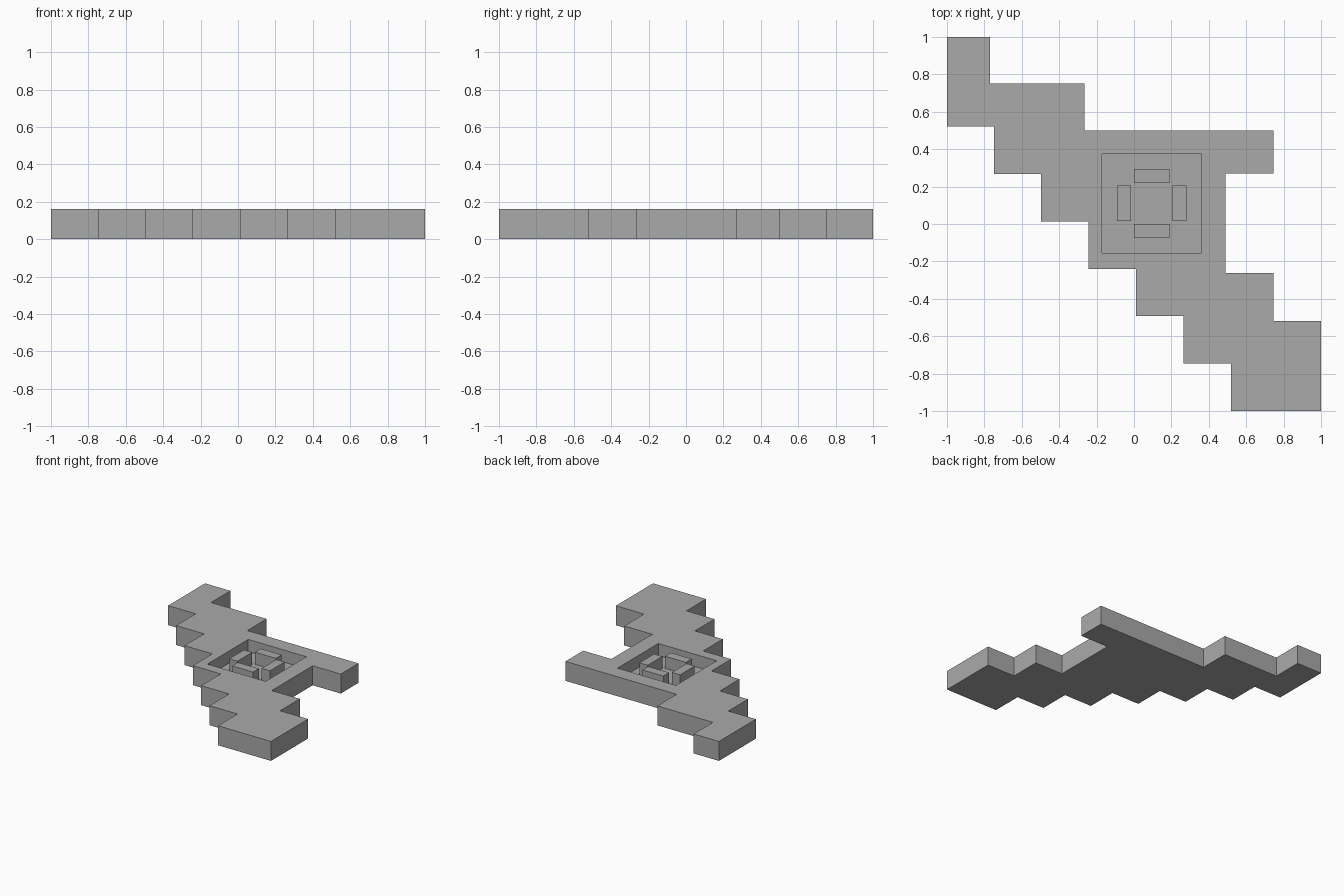
import bpy
import bmesh

cube = bpy.data.objects.get("Cube")
if cube:
    bpy.data.objects.remove(cube, do_unlink=True)

TOP, FLOOR = 0.16, 0.06

stone = bpy.data.materials.new("grey stone")
stone.use_nodes = True
GREY = (0.4, 0.4, 0.4, 1)
stone.diffuse_color = GREY
stone.node_tree.nodes["Principled BSDF"].inputs["Base Color"].default_value = GREY


def prism(name, outline, z0, z1):
    """Extrude a flat outline between two heights."""
    bm = bmesh.new()
    base = bm.faces.new([bm.verts.new((x, y, z0)) for x, y in outline])
    new = bmesh.ops.extrude_face_region(bm, geom=[base])["geom"]
    verts = [v for v in new if isinstance(v, bmesh.types.BMVert)]
    bmesh.ops.translate(bm, verts=verts, vec=(0, 0, z1 - z0))
    bmesh.ops.recalc_face_normals(bm, faces=bm.faces)
    mesh = bpy.data.meshes.new(name)
    bm.to_mesh(mesh)
    bm.free()
    mesh.materials.append(stone)
    obj = bpy.data.objects.new(name, mesh)
    bpy.context.collection.objects.link(obj)
    return obj


def block(name, x0, x1, y0, y1, z0, z1):
    return prism(name, [(x0, y0), (x1, y0), (x1, y1), (x0, y1)], z0, z1)


# Stepped slab: back edge, right side, then the regular front-left staircase
outline = [(-1, 1), (-0.77, 1), (-0.77, 0.75), (-0.265, 0.75), (-0.265, 0.5),
           (0.745, 0.5), (0.745, 0.27), (0.49, 0.27), (0.49, -0.262),
           (0.745, -0.262), (0.745, -0.518), (1, -0.518), (1, -1)]
STEP = 0.2535
for i in range(6):
    x, y = 0.518 - i * STEP, -1 + i * STEP
    outline += [(x, y), (x, y + STEP)]
outline.append((-1, -1 + 6 * STEP))
slab = prism("stepped_slab", outline, 0, TOP)

# Square recess cut into the top
cutter = block("recess_cutter", -0.17, 0.36, -0.155, 0.375, FLOOR, TOP + 0.1)
cutter.hide_render = True
cutter.hide_viewport = True
cut = slab.modifiers.new("recess", "BOOLEAN")
cut.operation = "DIFFERENCE"
cut.solver = "EXACT"
cut.object = cutter

# Ring of four low walls standing in the recess
CX, CY, NEAR, FAR, HALF = 0.095, 0.11, 0.11, 0.185, 0.095
for name, dx, dy in (("right_wall", -1, 0), ("left_wall", 1, 0),
                     ("front_wall", 0, -1), ("back_wall", 0, 1)):
    mid = (NEAR + FAR) / 2
    thick = (FAR - NEAR) / 2
    hx = thick if dx else HALF
    hy = thick if dy else HALF
    x, y = CX + dx * mid, CY + dy * mid
    block(name, x - hx, x + hx, y - hy, y + hy, FLOOR, TOP)
